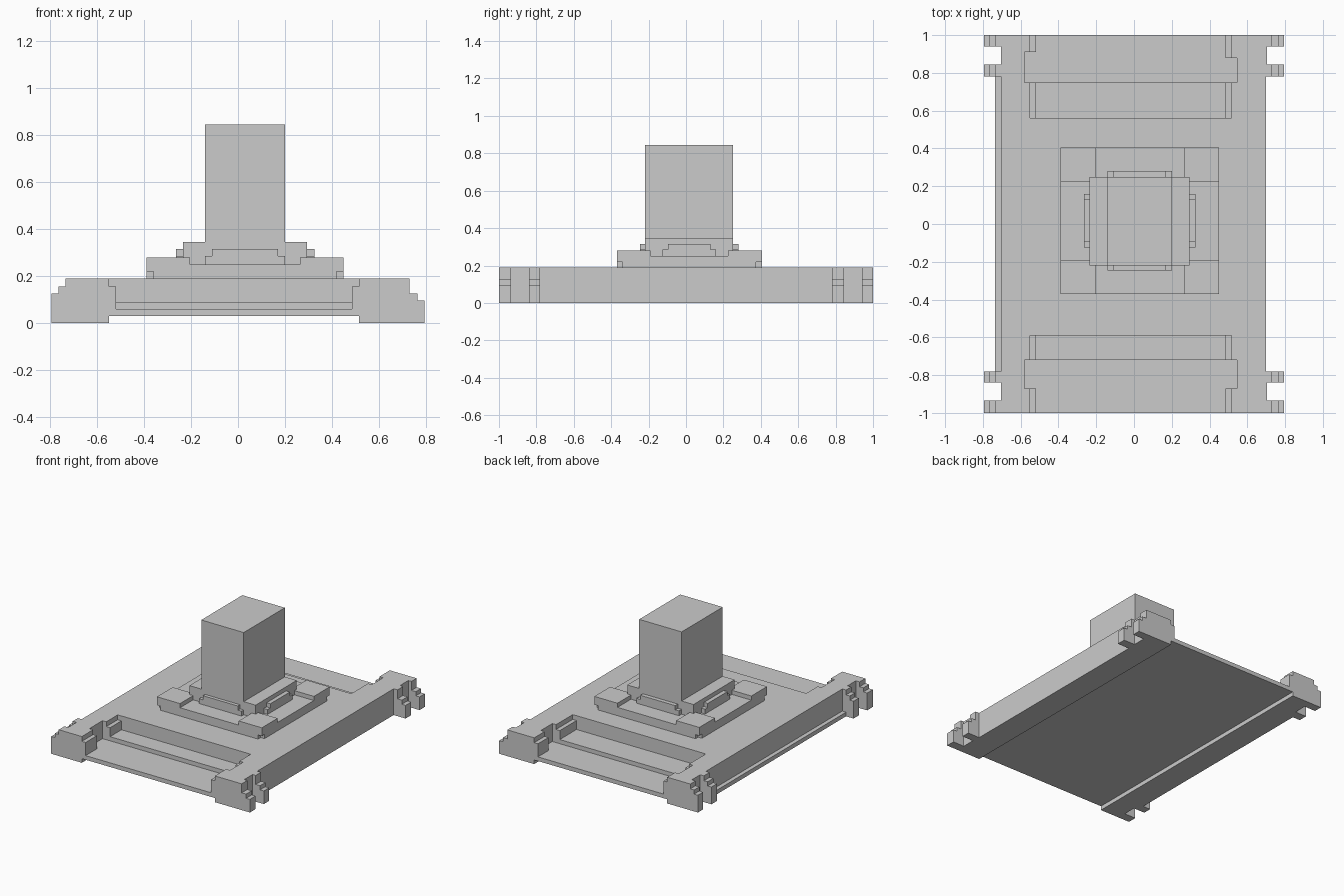
import bpy, bmesh

if "Cube" in bpy.data.objects:
    bpy.data.objects.remove(bpy.data.objects["Cube"])


def box(name, x, y, z):
    """Box from (min, max) ranges."""
    bm = bmesh.new()
    bmesh.ops.create_cube(bm, size=1)
    for v in bm.verts:
        v.co = [r[0] if c < 0 else r[1] for c, r in zip(v.co, (x, y, z))]
    return finish(name, bm)


def finish(name, bm):
    bmesh.ops.recalc_face_normals(bm, faces=bm.faces)
    me = bpy.data.meshes.new(name)
    bm.to_mesh(me)
    bm.free()
    ob = bpy.data.objects.new(name, me)
    bpy.context.collection.objects.link(ob)
    return ob


def extrude_y(name, profile, y0, y1):
    bm = bmesh.new()
    face = bm.faces.new([bm.verts.new((x, y0, z)) for x, z in profile])
    out = bmesh.ops.extrude_face_region(bm, geom=[face])
    verts = [g for g in out["geom"] if isinstance(g, bmesh.types.BMVert)]
    bmesh.ops.translate(bm, verts=verts, vec=(0, y1 - y0, 0))
    return finish(name, bm)


def cut(ob, x, y, z):
    """Subtract a box and remove the cutter."""
    tool = box("cutter", x, y, z)
    tool.hide_render = True
    mod = ob.modifiers.new("cut", "BOOLEAN")
    mod.operation, mod.solver, mod.object = "DIFFERENCE", "EXACT", tool
    bpy.context.view_layer.objects.active = ob
    bpy.ops.object.modifier_apply(modifier=mod.name)
    bpy.data.objects.remove(tool, do_unlink=True)


# Base slab: stepped front profile with a shallow channel underneath
base = extrude_y("base", [
    (-.795, 0), (-.795, .125), (-.765, .125), (-.765, .155), (-.735, .155),
    (-.735, .19), (.73, .19), (.73, .125), (.765, .125), (.765, .095),
    (.795, .095), (.795, 0), (.515, 0), (.515, .03), (-.55, .03), (-.55, 0)], -1, 1)

# Long sides set back between the corner lugs, leaving a low left ledge
ALL = (-.5, .5)
cut(base, (.70, 1), (-.78, .78), ALL)
cut(base, (-1, -.735), (-.78, .78), ALL)
cut(base, (-1, -.705), (-.78, .78), (.03, .5))

# Notches splitting each corner lug
for y in ((-.935, -.84), (.845, .94)):
    cut(base, (.705, 1), y, ALL)
    cut(base, (-1, -.705), y, ALL)

# Open stepped pockets at front and back:
# lower floor, raised floor, upper ledge, wide slot left and right
pockets = (
    ((-1.2, -.72), (-.72, -.59), (-1.2, -.59), (-.87, -.72), (-.87, -.72)),
    ((.75, 1.2), (.75, .56), (.56, 1.2), (.75, .91), (.75, .88)),
)
for low, high, ledge, wide_l, wide_r in pockets:
    cut(base, (-.52, .485), low, (.06, .5))
    cut(base, (-.52, .485), (min(high) - .001, max(high) + .001), (.09, .5))
    cut(base, (-.55, .515), ledge, (.155, .5))
    cut(base, (-.58, 0), wide_l, (.06, .5))
    cut(base, (-.01, .545), wide_r, (.06, .5))

# Plinth with four raised corners and undercut bottom corners
plinth = box("plinth", (-.39, .45), (-.37, .405), (.19, .28))
cut(plinth, (-.205, .265), (-1, 1), (.25, .5))
cut(plinth, (-1, 1), (-.19, .225), (.25, .5))
for x in ((-1, -.36), (.42, 1)):
    for y in ((-1, -.34), (.375, 1)):
        cut(plinth, x, y, (0, .22))

# Collar plate and pillar
box("collar", (-.235, .295), (-.22, .25), (.25, .345))
box("pillar", (-.14, .2), (-.22, .25), (.345, .845))

# Stepped tabs on the four collar sides
for side, y in (("front", (-.245, -.22)), ("back", (.25, .28))):
    box(side + "_tab_low", (-.14, .2), y, (.25, .285))
    box(side + "_tab_high", (-.11, .17), y, (.285, .315))
for side, x in (("left", (-.265, -.235)), ("right", (.295, .325))):
    box(side + "_tab_low", x, (-.125, .16), (.25, .285))
    box(side + "_tab_high", x, (-.095, .13), (.285, .315))
